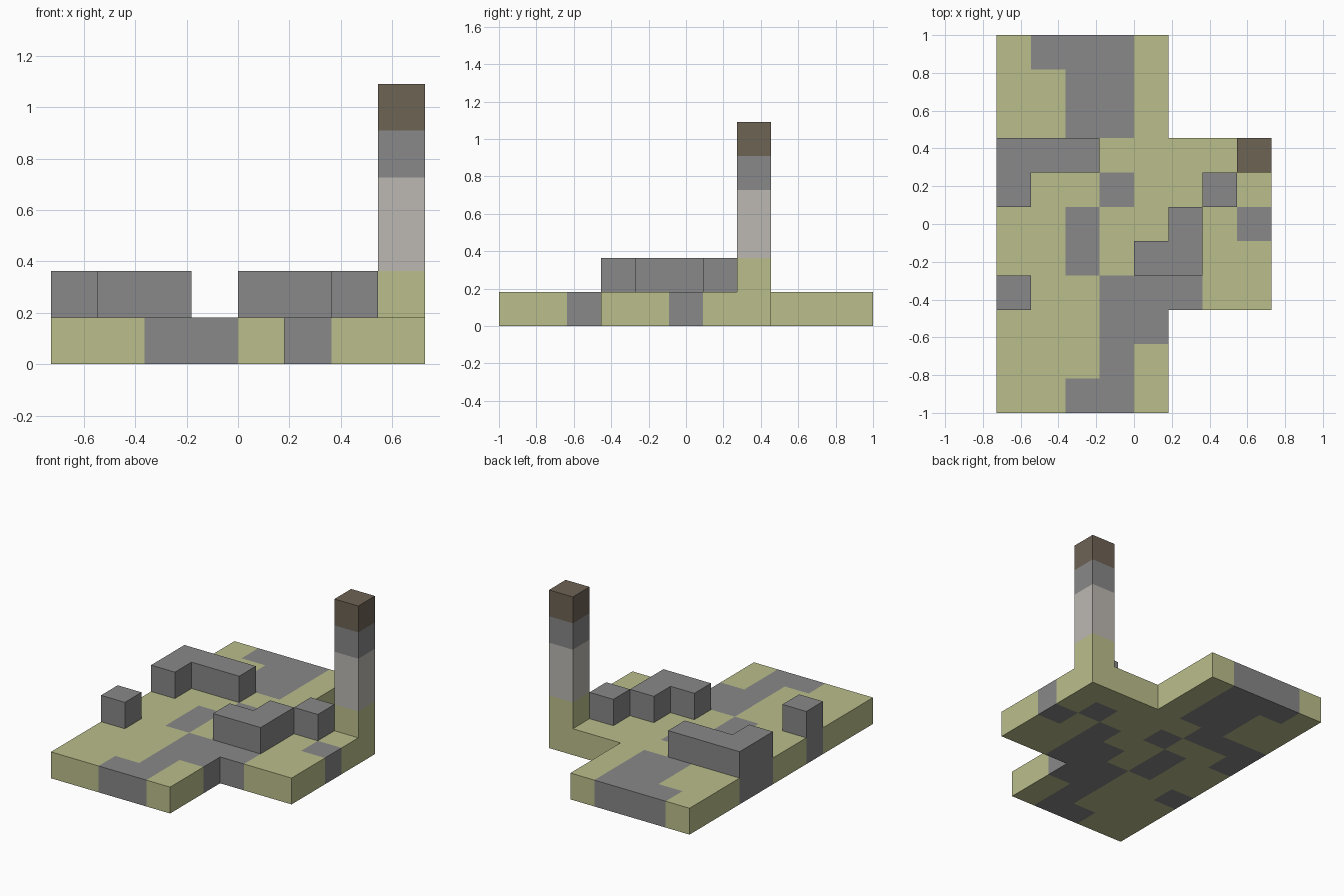
import bpy
import bmesh
from mathutils import Vector

cube = bpy.data.objects.get("Cube")
if cube:
    bpy.data.objects.remove(cube, do_unlink=True)

UNIT = 2 / 11

# Ground plan, back row first: g grass, s flush stone, S raised stone, P post
PLAN = [
    "gsssg",
    "ggssg",
    "ggssg",
    "SSSggggP",
    "SggsggSg",
    "ggsggSgs",
    "ggsgSSgg",
    "Sggsssgg",
    "gggss",
    "gggsg",
    "ggssg",
]
# Colours of each stack from the ground up
STACKS = {"g": "g", "s": "s", "S": "ss", "P": "ggllsb"}


def make_material(name, rgb):
    linear = [((c / 255 + 0.055) / 1.055) ** 2.4 for c in rgb]
    mat = bpy.data.materials.new(name)
    mat.use_nodes = True
    mat.diffuse_color = (*linear, 1)
    bsdf = mat.node_tree.nodes["Principled BSDF"]
    bsdf.inputs["Base Color"].default_value = (*linear, 1)
    bsdf.inputs["Roughness"].default_value = 1
    return mat


MATERIALS = {
    "g": make_material("dry_grass", (187, 190, 139)),
    "s": make_material("grey_stone", (136, 136, 136)),
    "l": make_material("pale_stone", (188, 184, 178)),
    "b": make_material("brown_cap", (110, 99, 85)),
}
KEYS = list(MATERIALS)

# Every filled cell, and the part it belongs to
cells, parts = {}, {"ground": [], "raised_stones": [], "post": []}
for row, line in enumerate(PLAN):
    for col, kind in enumerate(line):
        for level, colour in enumerate(STACKS[kind]):
            cell = (col, len(PLAN) - 1 - row, level)
            cells[cell] = colour
            part = "ground" if level == 0 else "post" if kind == "P" else "raised_stones"
            parts[part].append(cell)


def build_part(name, part_cells):
    """Join the outer faces of a set of cells into one object."""
    bm = bmesh.new()
    shift = Vector((4, len(PLAN) / 2, 0))
    for cell in part_cells:
        centre = Vector(cell) + Vector((0.5, 0.5, 0.5)) - shift
        for axis in range(3):
            for sign in (-1, 1):
                normal = Vector((0, 0, 0))
                normal[axis] = sign
                if tuple(int(a + b) for a, b in zip(cell, normal)) in cells:
                    continue
                u = Vector((0, 0, 0))
                u[(axis + 1) % 3] = 0.5
                v = normal.cross(u)
                mid = centre + normal / 2
                corners = (mid - u - v, mid + u - v, mid + u + v, mid - u + v)
                face = bm.faces.new([bm.verts.new(p * UNIT) for p in corners])
                face.material_index = KEYS.index(cells[cell])
    bmesh.ops.remove_doubles(bm, verts=bm.verts, dist=0.001)
    mesh = bpy.data.meshes.new(name)
    bm.to_mesh(mesh)
    bm.free()
    for mat in MATERIALS.values():
        mesh.materials.append(mat)
    bpy.context.collection.objects.link(bpy.data.objects.new(name, mesh))


for part_name, part_cells in parts.items():
    build_part(part_name, part_cells)
